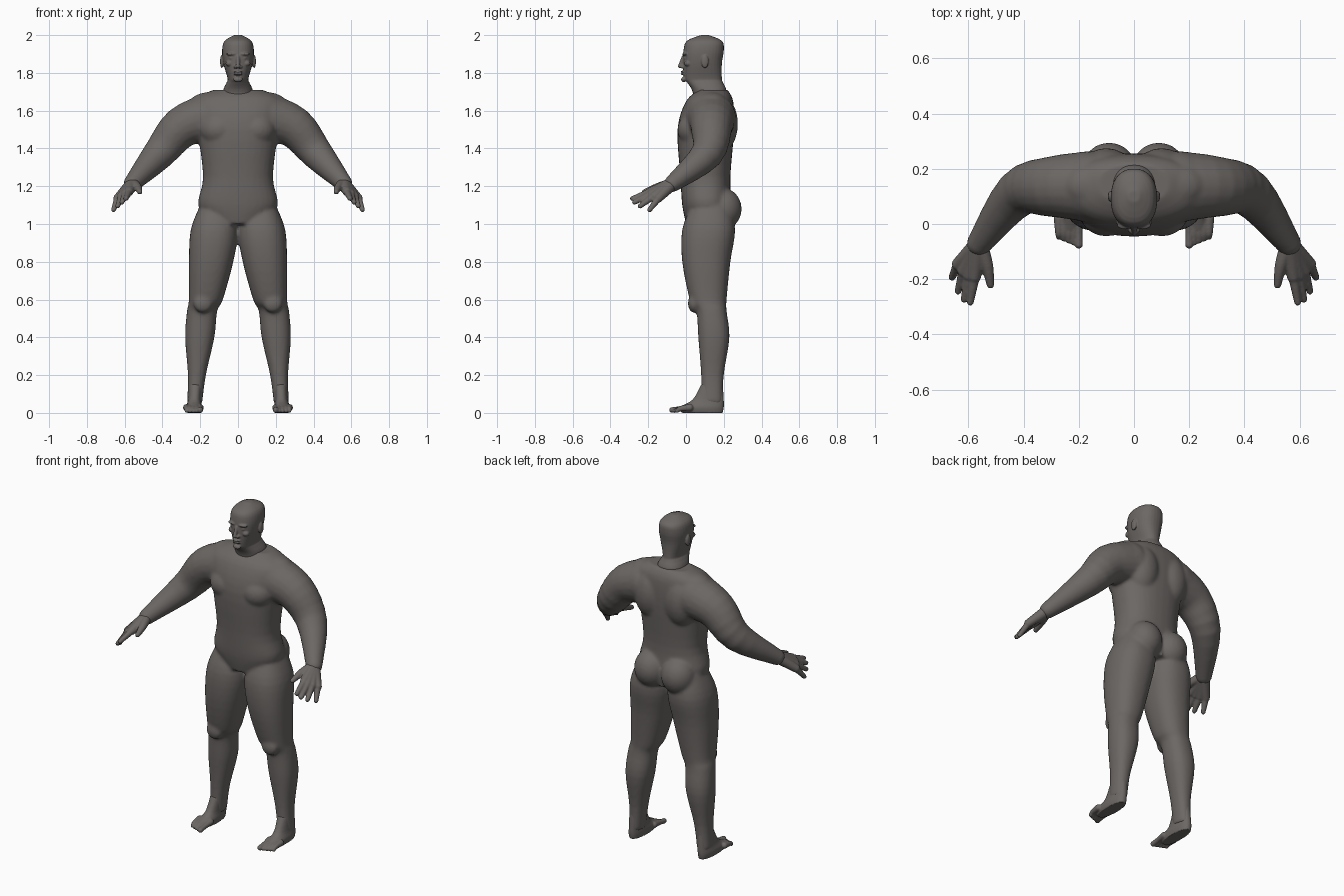
import bpy, bmesh, math
from mathutils import Vector, Matrix

default_object = bpy.data.objects.get("Cube")
if default_object:
    bpy.data.objects.remove(default_object, do_unlink=True)

skin = bpy.data.materials.new("grey_brown_skin")
skin.use_nodes = True
colour = (.15, .137, .13, 1)
skin.diffuse_color = colour
shader = next(node for node in skin.node_tree.nodes if node.type == "BSDF_PRINCIPLED")
shader.inputs["Base Color"].default_value = colour


def bridge_rings(bm, rings):
    """Bridge a list of point rings into one closed shell."""
    rows = [[bm.verts.new(point) for point in ring] for ring in rings]
    for low, high in zip(rows, rows[1:]):
        for i in range(len(low)):
            bm.faces.new((low[i - 1], low[i], high[i], high[i - 1]))
    bm.faces.new(rows[0][::-1])
    bm.faces.new(rows[-1])


def refine(stations, steps=4):
    """Smooth interpolation between section stations."""
    padded = [stations[0], *stations, stations[-1]]
    refined = []
    for before, start, end, after in zip(padded, padded[1:], padded[2:], padded[3:]):
        for k in range(steps):
            t = k / steps
            row = []
            for a, b, c, d in zip(before, start, end, after):
                leave, arrive = (c - a) / 2, (d - b) / 2
                bend = leave + arrive - 2 * (c - b)
                row.append(b + t * (leave + t * (c - b - leave - bend + t * bend)))
            refined.append(row)
    return refined + [stations[-1]]


def column(bm, stations, side=1, power=2.3, count=32):
    """Loft upright sections: height, inner x, outer x, front y, back y."""
    rings = []
    for z, inner, outer, front, back in refine(stations):
        ring = []
        for i in range(count):
            angle = math.tau * i / count
            c, s = math.cos(angle), math.sin(angle)
            u = math.copysign(abs(c) ** (2 / power), c)
            v = math.copysign(abs(s) ** (2 / power), s)
            x = (inner + outer + u * (outer - inner)) / 2
            y = (front + back + v * (back - front)) / 2
            ring.append((side * x, y, z))
        rings.append(ring)
    bridge_rings(bm, rings)


def centred_column(bm, stations):
    """Loft sections that are symmetric about the middle: height, half width, front, back."""
    column(bm, [(z, -half, half, front, back) for z, half, front, back in stations])


def blob(bm, centre, radii, side=1):
    x, y, z = centre
    matrix = Matrix.Translation((side * x, y, z)) @ Matrix.Diagonal((*radii, 1))
    bmesh.ops.create_uvsphere(bm, u_segments=24, v_segments=16, radius=1, matrix=matrix)


def limb(bm, stations, side=1, count=20):
    """Round tube through (x, y, z, radius) stations with domed ends."""
    points = refine(stations)
    rings = []
    for k, (*centre, radius) in enumerate(points):
        ahead = Vector(points[min(k + 1, len(points) - 1)][:3])
        behind = Vector(points[max(k - 1, 0)][:3])
        along = (ahead - behind).normalized()
        across = along.cross(Vector((0, 0, 1))).normalized()
        upward = along.cross(across)
        ring = []
        for i in range(count):
            angle = math.tau * i / count
            offset = math.cos(angle) * across + math.sin(angle) * upward
            x, y, z = Vector(centre) + radius * offset
            ring.append((side * x, y, z))
        rings.append(ring)
    bridge_rings(bm, rings)
    for *centre, radius in (points[0], points[-1]):
        blob(bm, centre, [radius] * 3, side)


def finish(bm, name, voxel, rounds, mirror=False):
    """Fuse overlapping shells into one smooth surface."""
    bmesh.ops.recalc_face_normals(bm, faces=bm.faces)
    mesh = bpy.data.meshes.new(name)
    bm.to_mesh(mesh)
    bm.free()
    mesh.materials.append(skin)
    part = bpy.data.objects.new(name, mesh)
    bpy.context.collection.objects.link(part)
    fuse = part.modifiers.new("fuse", "REMESH")
    fuse.mode = "VOXEL"
    fuse.voxel_size = voxel
    fuse.use_smooth_shade = True
    soften = part.modifiers.new("soften", "SMOOTH")
    soften.iterations = rounds
    if mirror:
        part.modifiers.new("other_side", "MIRROR")


# Torso, arms and legs
body = bmesh.new()
centred_column(body, [
    (1, .13, 0, .24), (1.1, .21, -.02, .24), (1.25, .185, -.03, .235),
    (1.5, .215, -.045, .255), (1.65, .235, 0, .25), (1.71, .13, .07, .22)])
leg = [(1.1, .04, .2, .03, .23), (.97, 0, .25, -.02, .26), (.8, .025, .26, -.02, .235),
       (.6, .08, .26, .02, .215), (.54, .11, .27, .055, .215), (.4, .125, .28, .065, .23),
       (.2, .17, .265, .08, .2), (.05, .19, .27, .08, .195)]
arm = [(.16, .135, 1.56, .13), (.3, .135, 1.51, .11), (.42, .11, 1.37, .086),
       (.56, -.07, 1.215, .046)]
for side in (1, -1):
    column(body, leg, side)
    limb(body, arm, side)
    # Buttock, shoulder blade, chest, trapezius and kneecap
    blob(body, (.09, .195, 1.08), (.1, .1, .11), side)
    blob(body, (.1, .185, 1.53), (.1, .09, .15), side)
    blob(body, (.1, .045, 1.5), (.1, .09, .09), side)
    blob(body, (.13, .14, 1.65), (.12, .08, .05), side)
    blob(body, (.185, .04, .58), (.05, .03, .05), side)
finish(body, "body", voxel=.01, rounds=5)

# Head and neck with chin, lips and nose
head = bmesh.new()
centred_column(head, [
    (1.6, .08, .05, .2), (1.7, .08, .035, .215), (1.75, .06, .005, .195),
    (1.77, .055, -.01, .19), (1.85, .077, -.015, .19), (1.92, .084, -.013, .2),
    (1.97, .07, .005, .19), (2, .02, .08, .12)])
limb(head, [(0, -.014, 1.885, .009), (0, -.032, 1.835, .011)])
blob(head, (0, -.012, 1.765), (.025, .014, .014))
for height in (1.806, 1.794):
    blob(head, (0, -.016, height), (.025, .012, .006))
for side in (1, -1):
    # Nostril, brow, eyelid, cheekbone and ear
    blob(head, (.013, -.02, 1.832), (.01, .012, .009), side)
    blob(head, (.032, -.003, 1.9), (.03, .017, .009), side)
    blob(head, (.032, 0, 1.878), (.015, .012, .007), side)
    blob(head, (.046, .01, 1.85), (.02, .02, .016), side)
    blob(head, (.085, .1, 1.86), (.01, .02, .035), side)
finish(head, "head", voxel=.004, rounds=3)

# Hands: palm bones fan from the wrist to each knuckle, then fingers and thumb
hand = bmesh.new()
wrist = Vector((.56, -.07, 1.215))
for i in range(4):
    knuckle = Vector((.577 + .02 * i, -.19 + .005 * i * i, 1.17 - .011 * i))
    tip = Vector((.593 + .022 * i, -.283 + .01 * i * i, 1.135 - .02 * i))
    limb(hand, [(*wrist, .034), (*knuckle, .023)])
    limb(hand, [(*knuckle, .019), (*tip, .013)])
limb(hand, [(*wrist, .03), (.532, -.15, 1.195, .022), (.52, -.22, 1.17, .014)])
finish(hand, "hands", voxel=.005, rounds=3, mirror=True)

# Feet: sole, instep and ankle, then five toes
foot = bmesh.new()
column(foot, [(0, .195, .27, -.02, .195), (.03, .19, .275, -.035, .2),
              (.07, .195, .265, .035, .2), (.15, .19, .26, .08, .195)])
for i in range(5):
    radius = .011 if i else .015
    x = .2 + .018 * i
    limb(foot, [(x, .02, .028, .019), (x, -.03, .022, .014),
                (x, -.074 + .007 * i, radius, radius)])
finish(foot, "feet", voxel=.004, rounds=3, mirror=True)
